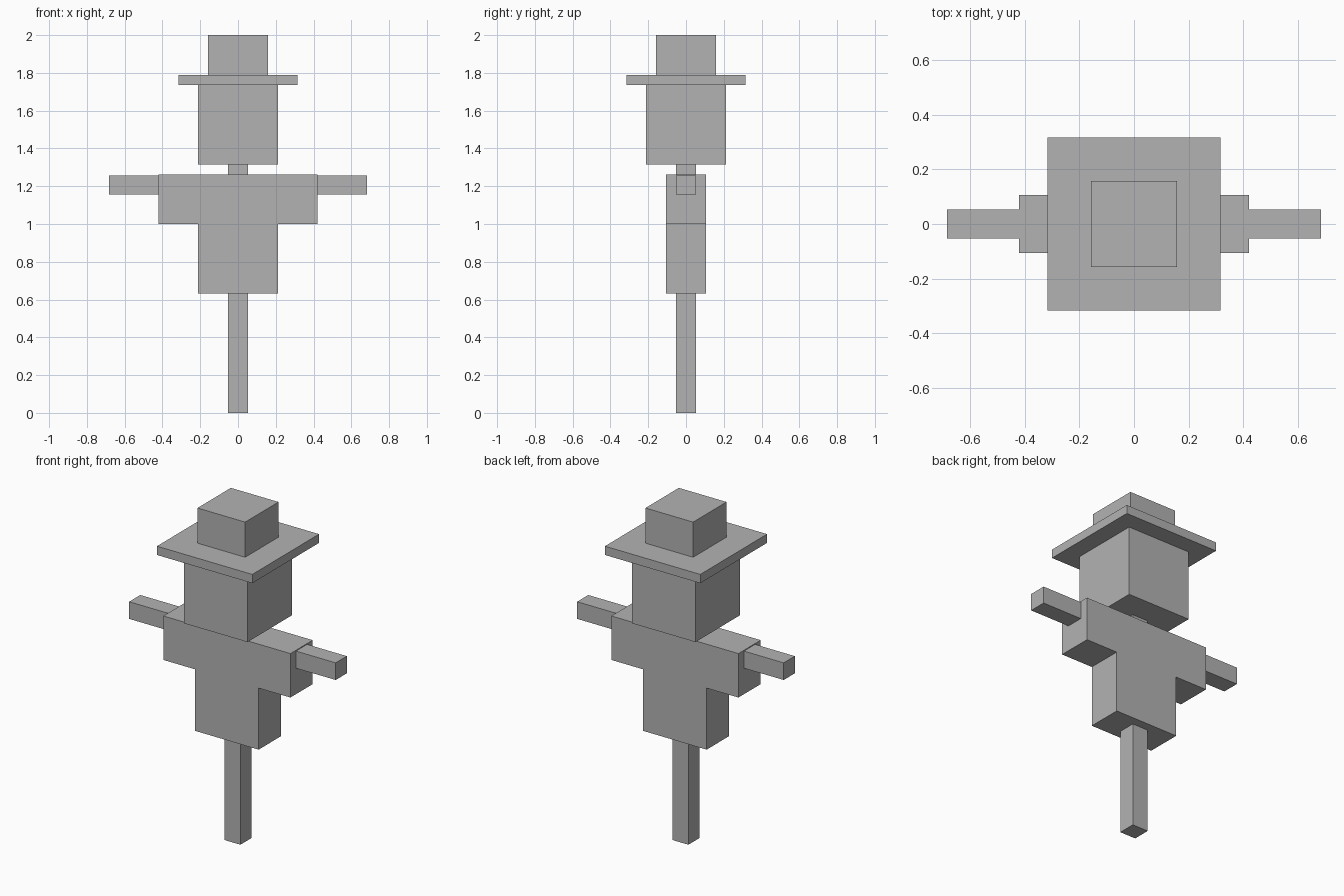
import bpy
import bmesh

cube = bpy.data.objects.get("Cube")
if cube:
    bpy.data.objects.remove(cube, do_unlink=True)

U = 2 / 38  # one block unit

grey = bpy.data.materials.new("plain grey")
grey.use_nodes = True
colour = (0.45, 0.45, 0.45, 1)
grey.diffuse_color = colour
grey.node_tree.nodes["Principled BSDF"].inputs["Base Color"].default_value = colour


def prism(name, profile, half_depth):
    """Extrude an x-z profile, given in units, evenly about y = 0."""
    bm = bmesh.new()
    face = bm.faces.new([bm.verts.new((x * U, -half_depth * U, z * U)) for x, z in profile])
    grown = bmesh.ops.extrude_face_region(bm, geom=[face])["geom"]
    moved = [g for g in grown if isinstance(g, bmesh.types.BMVert)]
    bmesh.ops.translate(bm, verts=moved, vec=(0, 2 * half_depth * U, 0))
    bmesh.ops.recalc_face_normals(bm, faces=bm.faces)
    mesh = bpy.data.meshes.new(name)
    bm.to_mesh(mesh)
    bm.free()
    mesh.materials.append(grey)
    obj = bpy.data.objects.new(name, mesh)
    bpy.context.scene.collection.objects.link(obj)
    return obj


def block(name, x0, x1, half_depth, z0, z1):
    return prism(name, [(x0, z0), (x1, z0), (x1, z1), (x0, z1)], half_depth)


# Pole and neck
block("pole", -1, 1, 1, 0, 12)
block("neck", -1, 1, 1, 24, 25)

# T-shaped shirt: narrow body with short sleeves
right_half = [(4, 12), (4, 19), (8, 19), (8, 24)]
left_half = [(-x, z) for x, z in reversed(right_half)]
prism("shirt", right_half + left_half, 2)

# Arms, just below the shoulder line
block("left_arm", 8, 13, 1, 21.95, 23.9)
block("right_arm", -13, -8, 1, 21.95, 23.9)

# Head and hat
block("head", -4, 4, 4, 25, 33)
block("hat_brim", -6, 6, 6, 33, 34)
block("hat_crown", -3, 3, 3, 34, 38)
